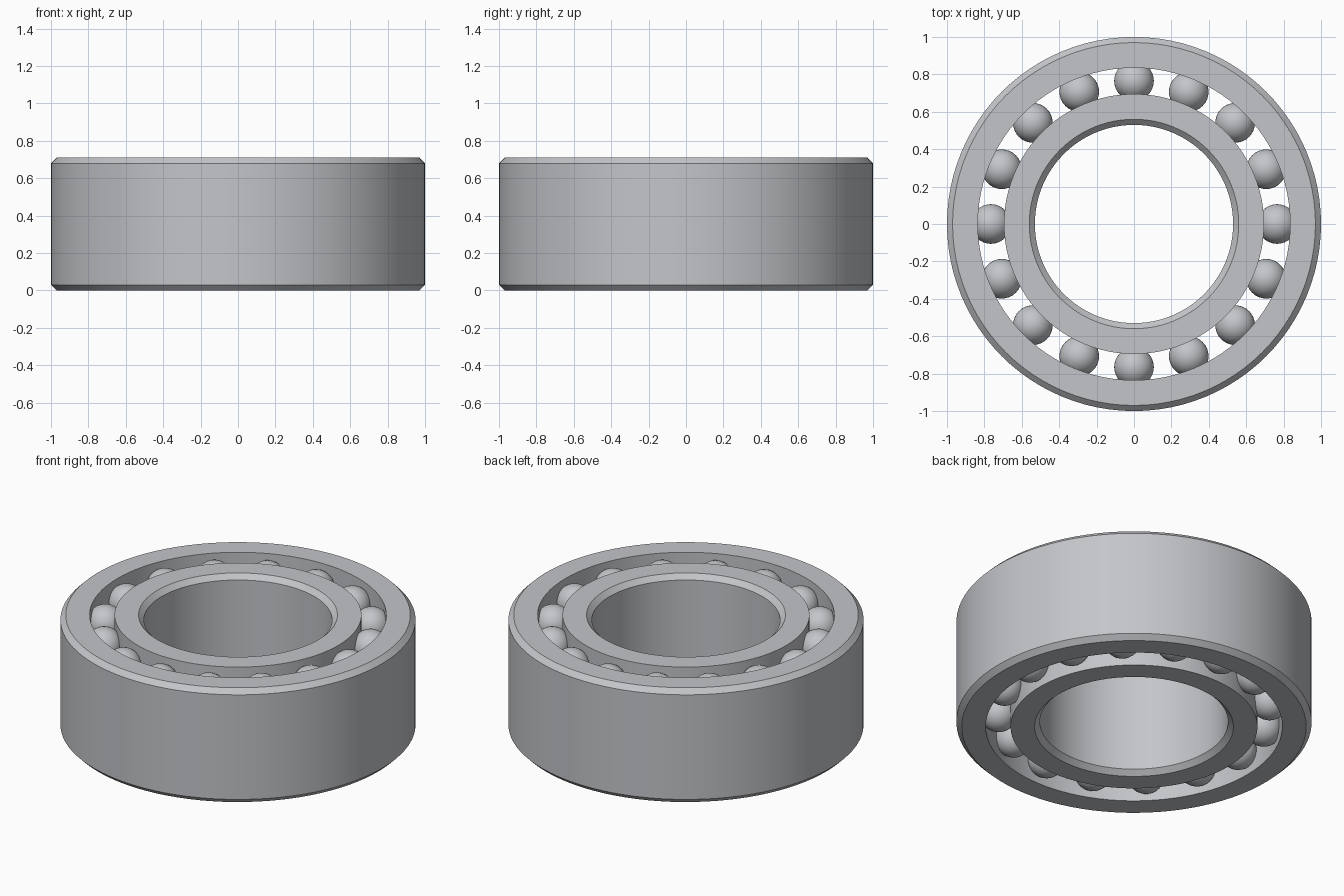
import bpy, bmesh, math
from mathutils import Matrix, Vector

if "Cube" in bpy.data.objects:
    bpy.data.objects.remove(bpy.data.objects["Cube"], do_unlink=True)

HEIGHT = 0.71
CHAMFER = 0.03
RING_SIDES = 96
BALL_COUNT = 16
BALL_RADIUS = 0.106
BALL_ORBIT = 0.765
ROW_INSET = 0.125

steel = bpy.data.materials.new("brushed_steel")
steel.use_nodes = True
colour = (0.55, 0.56, 0.585, 1)
steel.diffuse_color = colour
steel.node_tree.nodes["Principled BSDF"].inputs["Base Color"].default_value = colour


def finish(name, bm, smooth_angle):
    bmesh.ops.recalc_face_normals(bm, faces=bm.faces)
    mesh = bpy.data.meshes.new(name)
    bm.to_mesh(mesh)
    bm.free()
    mesh.materials.append(steel)
    obj = bpy.data.objects.new(name, mesh)
    bpy.context.collection.objects.link(obj)
    bpy.ops.object.select_all(action="DESELECT")
    obj.select_set(True)
    bpy.context.view_layer.objects.active = obj
    bpy.ops.object.shade_smooth_by_angle(angle=math.radians(smooth_angle))


def ring(name, plain_radius, chamfered_radius):
    """Spin a closed profile whose chamfered side faces away from the balls."""
    inward = math.copysign(CHAMFER, plain_radius - chamfered_radius)
    profile = [
        (plain_radius, 0), (chamfered_radius + inward, 0),
        (chamfered_radius, CHAMFER), (chamfered_radius, HEIGHT - CHAMFER),
        (chamfered_radius + inward, HEIGHT), (plain_radius, HEIGHT),
    ]
    bm = bmesh.new()
    verts = [bm.verts.new((r, 0, z)) for r, z in profile]
    edges = [bm.edges.new((a, b)) for a, b in zip(verts, verts[1:] + verts[:1])]
    bmesh.ops.spin(bm, geom=verts + edges, cent=(0, 0, 0), axis=(0, 0, 1),
                   angle=math.tau, steps=RING_SIDES)
    bmesh.ops.remove_doubles(bm, verts=bm.verts, dist=0.0001)
    finish(name, bm, 30)


def ball_row(name, z):
    bm = bmesh.new()
    for i in range(BALL_COUNT):
        turn = Matrix.Rotation(math.tau * i / BALL_COUNT, 4, "Z")
        place = turn @ Matrix.Translation(Vector((BALL_ORBIT, 0, z)))
        bmesh.ops.create_uvsphere(bm, u_segments=32, v_segments=20,
                                  radius=BALL_RADIUS, matrix=place)
    finish(name, bm, 60)


# Outer and inner races
ring("outer_ring", 0.835, 1.0)
ring("inner_ring", 0.695, 0.53)

# Two rows of balls, one near each open end
ball_row("lower_balls", ROW_INSET)
ball_row("upper_balls", HEIGHT - ROW_INSET)
